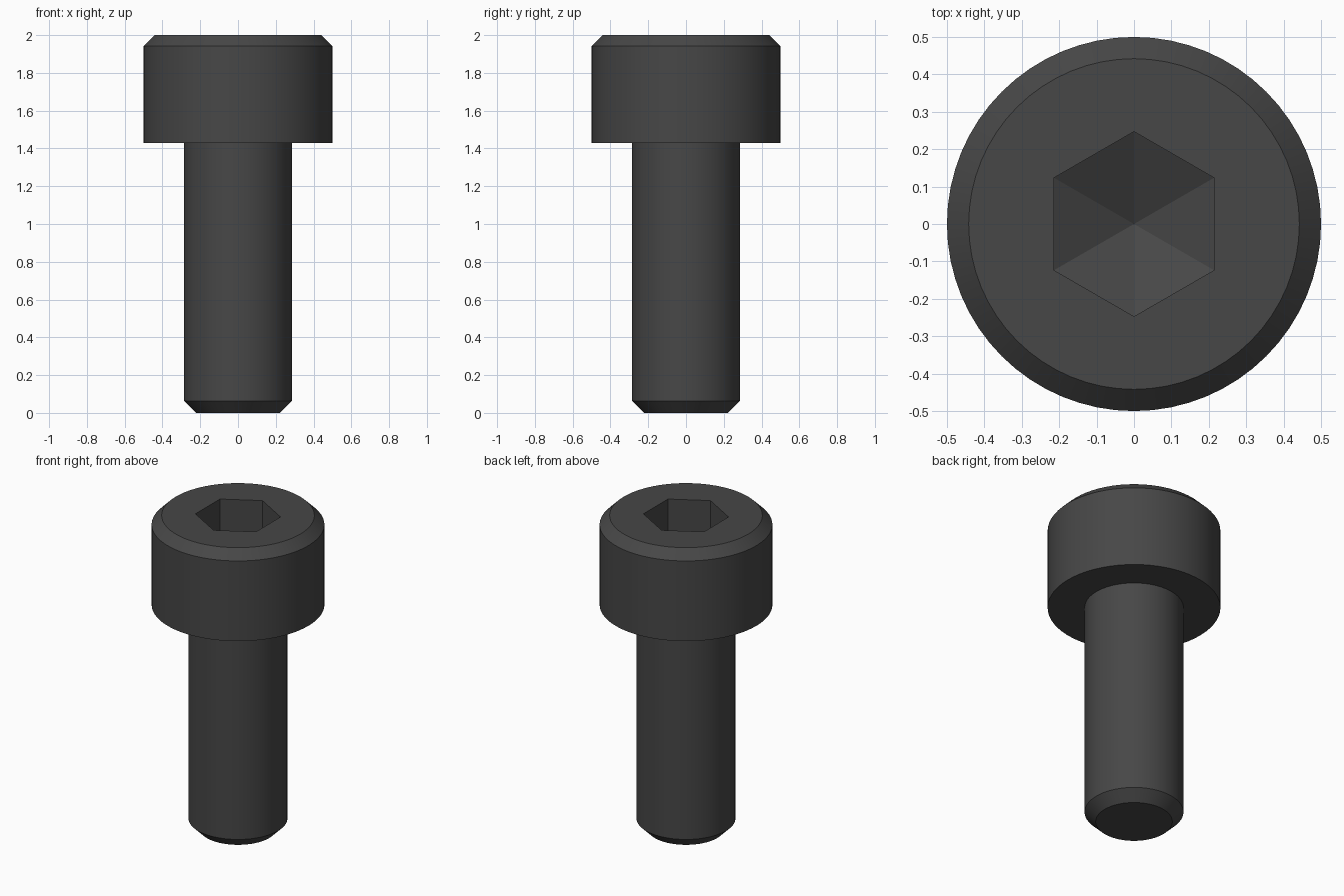
import bpy
import bmesh
import math

cube = bpy.data.objects.get("Cube")
if cube:
    bpy.data.objects.remove(cube, do_unlink=True)

steel = bpy.data.materials.new("black_steel")
steel.use_nodes = True
colour = (0.063, 0.063, 0.063, 1)
steel.diffuse_color = colour
steel.node_tree.nodes["Principled BSDF"].inputs["Base Color"].default_value = colour


def lathe(name, profile, sides, turn=0.0):
    """Closed solid of revolution from (radius, height) points on the z axis."""
    bm = bmesh.new()
    verts = [bm.verts.new((r * math.cos(turn), r * math.sin(turn), z)) for r, z in profile]
    edges = [bm.edges.new(pair) for pair in zip(verts, verts[1:])]
    bmesh.ops.spin(bm, geom=verts + edges, cent=(0, 0, 0), axis=(0, 0, 1),
                   angle=math.tau, steps=sides)
    bmesh.ops.remove_doubles(bm, verts=bm.verts, dist=0.0005)
    # Merge the fans of the flat end caps into single faces
    bmesh.ops.dissolve_limit(bm, angle_limit=0.01, verts=bm.verts, edges=bm.edges)
    bmesh.ops.recalc_face_normals(bm, faces=bm.faces)
    mesh = bpy.data.meshes.new(name)
    bm.to_mesh(mesh)
    bm.free()
    mesh.materials.append(steel)
    obj = bpy.data.objects.new(name, mesh)
    bpy.context.collection.objects.link(obj)
    return obj


# Dimensions
top, head_base = 2.0, 1.43
head_r, shank_r = 0.5, 0.286
head_chamfer, tip_chamfer = 0.058, 0.064
socket_r, socket_floor, socket_apex = 0.247, 1.714, 1.592

# Bolt: chamfered tip, plain shank and cylindrical head
bolt = lathe("socket_head_bolt", [
    (0, 0),
    (shank_r - tip_chamfer, 0),
    (shank_r, tip_chamfer),
    (shank_r, head_base),
    (head_r, head_base),
    (head_r, top - head_chamfer),
    (head_r - head_chamfer, top),
    (0, top),
], 64)

# Hexagonal socket with a shallow pointed floor
cutter = lathe("socket_cutter", [
    (0, socket_apex),
    (socket_r, socket_floor),
    (socket_r, top + 0.1),
    (0, top + 0.1),
], 6, math.pi / 2)
cutter.hide_render = True

cut = bolt.modifiers.new("hex_socket", "BOOLEAN")
cut.operation = "DIFFERENCE"
cut.solver = "EXACT"
cut.object = cutter

bpy.ops.object.select_all(action="DESELECT")
bpy.context.view_layer.objects.active = bolt
bolt.select_set(True)
bpy.ops.object.modifier_apply(modifier=cut.name)
bpy.data.objects.remove(cutter, do_unlink=True)

# Smooth round sides, crisp chamfers and socket
bpy.ops.object.shade_smooth_by_angle(angle=math.radians(20))
